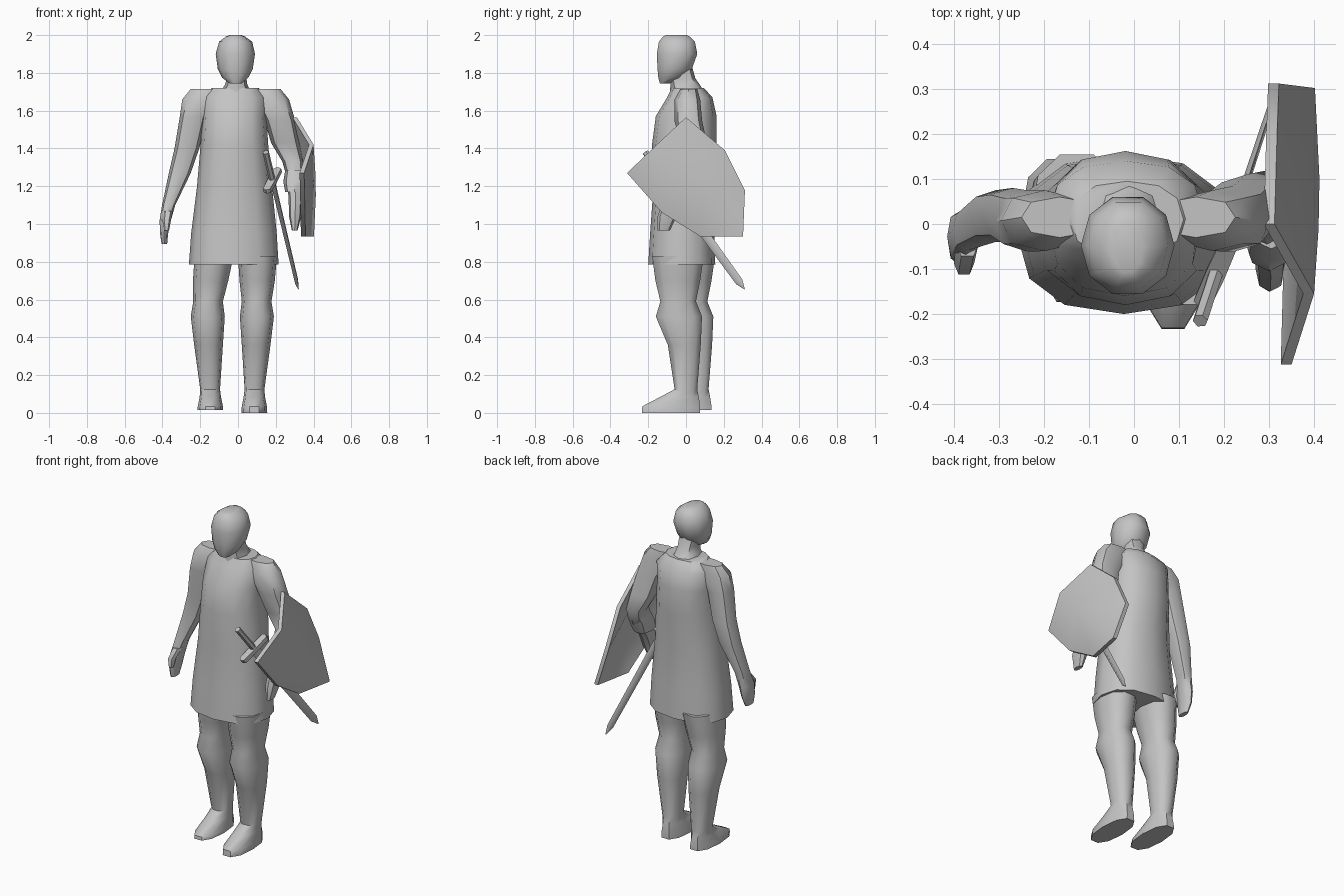
import bpy, bmesh, math
from mathutils import Vector, Matrix

GREY = bpy.data.materials.new("plain grey")
GREY.diffuse_color = (0.55, 0.55, 0.55, 1)


def finish(name, bm, angle=45):
    """Turn a bmesh into a named object with smooth faces and sharp creases."""
    bmesh.ops.recalc_face_normals(bm, faces=bm.faces)
    me = bpy.data.meshes.new(name)
    bm.to_mesh(me)
    bm.free()
    me.materials.append(GREY)
    for p in me.polygons:
        p.use_smooth = True
    me.set_sharp_from_angle(angle=math.radians(angle))
    ob = bpy.data.objects.new(name, me)
    bpy.context.collection.objects.link(ob)
    return ob


def loft(name, rings, n=10, power=0.85):
    """Skin horizontal rounded rings given as (z, x0, x1, y0, y1)."""
    bm = bmesh.new()
    loops = []
    for z, x0, x1, y0, y1 in rings:
        loop = []
        for i in range(n):
            a = 2 * math.pi * i / n
            c, s = math.cos(a), math.sin(a)
            c = math.copysign(abs(c) ** power, c)
            s = math.copysign(abs(s) ** power, s)
            loop.append(bm.verts.new(((x0 + x1) / 2 + c * (x1 - x0) / 2,
                                      (y0 + y1) / 2 + s * (y1 - y0) / 2, z)))
        loops.append(loop)
    for a, b in zip(loops, loops[1:]):
        for i in range(n):
            j = (i + 1) % n
            bm.faces.new((a[i], a[j], b[j], b[i]))
    bm.faces.new(loops[0])
    bm.faces.new(loops[-1])
    return finish(name, bm)


# Tunic with neck slope
loft("tunic", [
    (0.785, -0.26, 0.215, -0.20, 0.155),
    (0.95, -0.248, 0.205, -0.19, 0.15),
    (1.20, -0.217, 0.18, -0.172, 0.14),
    (1.42, -0.198, 0.16, -0.18, 0.162),
    (1.57, -0.19, 0.15, -0.16, 0.162),
    (1.67, -0.19, 0.155, -0.10, 0.14),
    (1.72, -0.14, 0.11, -0.075, 0.095)], 12)
loft("neck", [
    (1.66, -0.12, 0.09, -0.09, 0.12),
    (1.735, -0.07, 0.05, -0.082, 0.075),
    (1.77, -0.06, 0.045, -0.085, 0.05),
    (1.84, -0.07, 0.045, -0.09, 0.03)], 8)

# Head
loft("head", [
    (1.745, -0.045, 0.02, -0.14, -0.085),
    (1.775, -0.085, 0.055, -0.15, -0.01),
    (1.82, -0.107, 0.078, -0.155, 0.035),
    (1.90, -0.118, 0.09, -0.16, 0.065),
    (1.965, -0.10, 0.075, -0.148, 0.052),
    (1.992, -0.065, 0.038, -0.125, 0.025),
    (2.0, -0.045, 0.02, -0.11, 0.005)], 10, 0.95)

# Legs with feet: the second is mirrored and set back
LEG = [
    (0.0, 0.018, 0.155, -0.24, 0.082),
    (0.035, 0.02, 0.153, -0.238, 0.082),
    (0.085, 0.03, 0.143, -0.14, 0.072),
    (0.125, 0.035, 0.14, -0.063, 0.062),
    (0.36, 0.02, 0.172, -0.10, 0.082),
    (0.51, 0.01, 0.19, -0.165, 0.09),
    (0.59, 0.02, 0.177, -0.14, 0.057),
    (0.70, 0.008, 0.195, -0.167, 0.08),
    (0.83, 0.0, 0.206, -0.185, 0.10)]
loft("left_leg", LEG)
back = []
for z, x0, x1, y0, y1 in LEG:
    dx = -0.06 + 0.03 * max(0, (z - 0.59) / 0.2)
    back.append((max(z, 0.015), dx - x1, dx - x0, y0 + 0.06, y1 + 0.06))
loft("right_leg", back)

# Free arm, hand and thumb
loft("right_arm", [
    (1.715, -0.25, -0.08, -0.03, 0.06),
    (1.66, -0.295, -0.10, -0.06, 0.075),
    (1.57, -0.308, -0.165, -0.062, 0.075),
    (1.40, -0.336, -0.205, -0.04, 0.08),
    (1.27, -0.366, -0.25, -0.04, 0.075),
    (1.10, -0.402, -0.332, -0.058, 0.035),
    (1.02, -0.415, -0.355, -0.085, 0.03),
    (0.95, -0.413, -0.37, -0.09, 0.02),
    (0.895, -0.405, -0.375, -0.08, -0.01)], 8)
loft("right_thumb", [
    (1.07, -0.395, -0.345, -0.075, -0.01),
    (1.02, -0.40, -0.355, -0.115, -0.06),
    (0.965, -0.392, -0.365, -0.11, -0.08)], 6)

# Shield arm, its hand and the strap around the forearm
loft("left_arm", [
    (1.715, 0.05, 0.225, -0.03, 0.06),
    (1.66, 0.08, 0.27, -0.06, 0.075),
    (1.55, 0.14, 0.302, -0.062, 0.085),
    (1.43, 0.175, 0.325, -0.03, 0.11),
    (1.33, 0.235, 0.345, -0.02, 0.118),
    (1.24, 0.26, 0.345, -0.07, 0.075),
    (1.13, 0.268, 0.34, -0.12, -0.01),
    (1.04, 0.27, 0.335, -0.15, -0.05),
    (0.965, 0.285, 0.315, -0.15, -0.085)], 8)
loft("shield_strap", [
    (1.17, 0.25, 0.35, -0.105, 0.04),
    (1.225, 0.24, 0.36, -0.085, 0.065),
    (1.285, 0.25, 0.36, -0.055, 0.09)], 8)

# Shield: ridge runs from the top edge to the tip, both sides bend inward
ridge = [(0.40, -0.155, 1.42), (0.41, -0.01, 1.265),
         (0.412, 0.10, 1.15), (0.402, 0.302, 0.935)]
upper = [(0.312, 0.0, 1.565), (0.318, 0.206, 1.39), (0.322, 0.312, 1.178)]
lower = [(0.35, -0.312, 1.27), (0.355, -0.127, 1.06), (0.357, 0.075, 0.935)]
bm = bmesh.new()
R, U, L = ([bm.verts.new(p) for p in row] for row in (ridge, upper, lower))
for side in (U, L):
    for i in range(2):
        bm.faces.new((R[i], R[i + 1], side[i + 1], side[i]))
    bm.faces.new((R[2], R[3], side[2]))
bmesh.ops.recalc_face_normals(bm, faces=bm.faces)
front = list(bm.faces)
inner = bmesh.ops.duplicate(bm, geom=bm.verts[:] + bm.edges[:] + front)
for g in inner["geom"]:
    if isinstance(g, bmesh.types.BMVert):
        g.co.x -= 0.024
rims = [e for e in bm.edges if e.is_boundary]
bmesh.ops.bridge_loops(bm, edges=rims)
finish("shield", bm, 50)

# Sword, built along its own axis (local z = blade, local x = guard)
start, tip = Vector((0.147, -0.215, 1.38)), Vector((0.32, 0.31, 0.655))
axis = (tip - start).normalized()
guard = Vector((0.065, 0.144, 0.12))
guard = (guard - axis * guard.dot(axis)).normalized()
frame = Matrix((guard, axis.cross(guard), axis)).transposed().to_4x4()
frame.translation = start
length = (tip - start).length
for part in (
        loft("sword_grip", [(0, -0.017, 0.017, -0.017, 0.017),
                            (0.19, -0.017, 0.017, -0.017, 0.017)], 6, 1),
        loft("sword_guard", [(0.175, -0.10, 0.10, -0.022, 0.022),
                             (0.20, -0.10, 0.10, -0.022, 0.022)], 8, 0.3),
        loft("sword_blade", [(0.19, -0.028, 0.028, -0.01, 0.01),
                             (length - 0.05, -0.022, 0.022, -0.007, 0.007),
                             (length, -0.002, 0.002, -0.002, 0.002)], 4, 1)):
    part.matrix_world = frame
